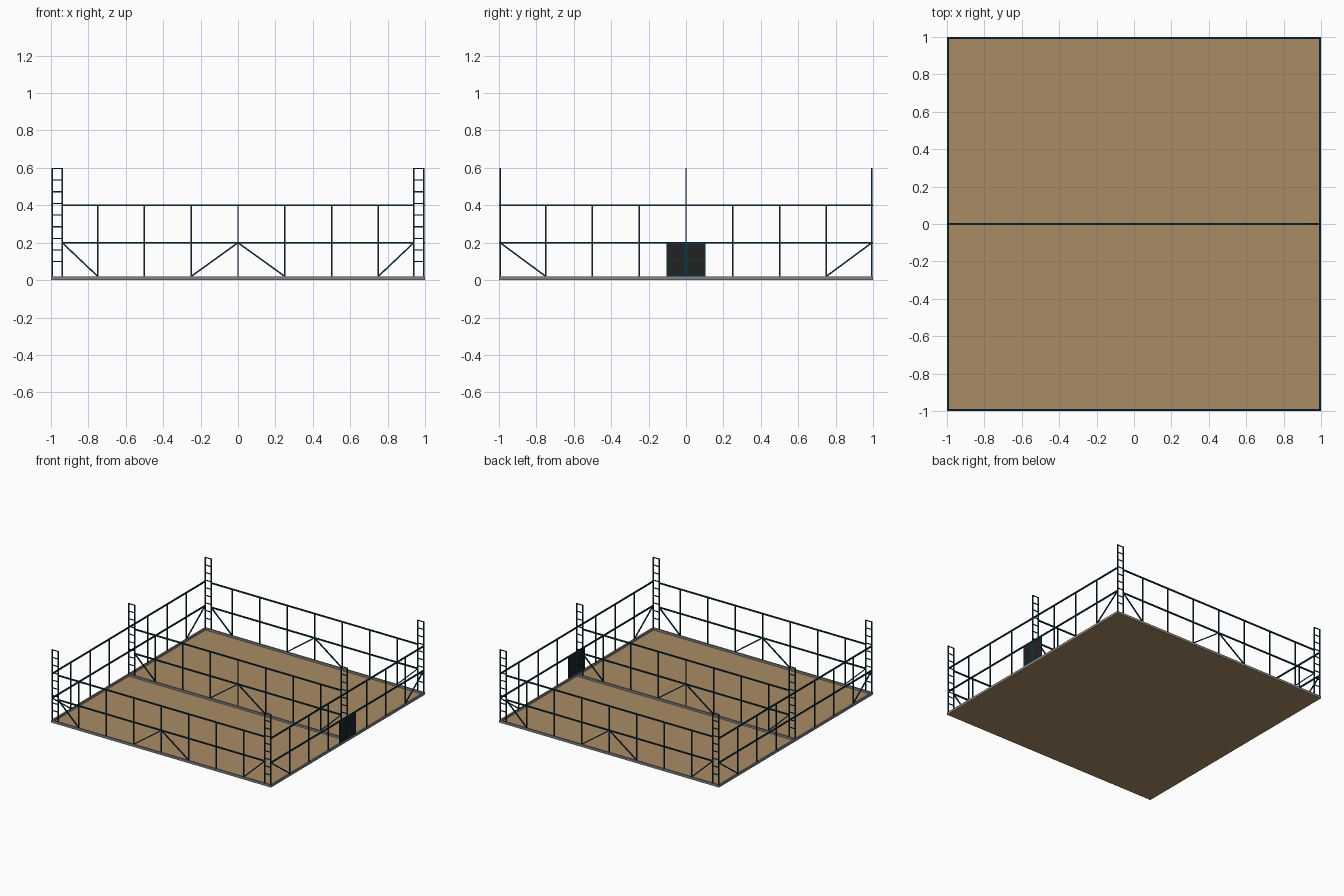
import bpy, bmesh
from mathutils import Vector, Matrix

if "Cube" in bpy.data.objects:
    bpy.data.objects.remove(bpy.data.objects["Cube"])


def material(name, rgb):
    m = bpy.data.materials.new(name)
    m.diffuse_color = (*rgb, 1)
    m.use_nodes = True
    m.node_tree.nodes["Principled BSDF"].inputs["Base Color"].default_value = m.diffuse_color
    return m


STEEL = material("dark teal steel", (0.004, 0.035, 0.055))
SOIL = material("brown floor", (0.40, 0.26, 0.13))
CURB = material("grey curb", (0.23, 0.23, 0.23))
PANEL = material("black door panel", (0.016, 0.016, 0.016))
E = 0.994    # centre line of the outer frames
W = 0.010    # bar width


def add_box(bm, lo, hi):
    lo, hi = Vector(lo), Vector(hi)
    mat = Matrix.Translation((lo + hi) / 2) @ Matrix.Diagonal((*(hi - lo), 1))
    bmesh.ops.create_cube(bm, size=1, matrix=mat)


def add_bar(bm, a, b, w=W):
    # square bar between two points
    a, b = Vector(a), Vector(b)
    d = b - a
    rot = d.to_track_quat('Z', 'Y').to_matrix().to_4x4()
    mat = Matrix.Translation((a + b) / 2) @ rot @ Matrix.Diagonal((w, w, d.length, 1))
    bmesh.ops.create_cube(bm, size=1, matrix=mat)


def finish(bm, name, mat):
    me = bpy.data.meshes.new(name)
    bm.to_mesh(me)
    bm.free()
    me.materials.append(mat)
    ob = bpy.data.objects.new(name, me)
    bpy.context.collection.objects.link(ob)
    return ob


# floor slab
bm = bmesh.new()
add_box(bm, (-1, -1, 0), (1, 1, 0.003))
finish(bm, "floor", SOIL)

# curbs around the edge and across the middle
bm = bmesh.new()
for y in (-E, 0, E):
    add_box(bm, (-1, y - 0.006, 0.001), (1, y + 0.006, 0.02))
for x in (-E, E):
    for s in (-1, 1):
        y0, y1 = sorted((s * 0.006, s * (E - 0.006)))
        add_box(bm, (x - 0.006, y0, 0.001), (x + 0.006, y1, 0.02))
finish(bm, "curbs", CURB)

# ladder towers at both ends of each cross frame
for y in (-E, 0, E):
    for s in (-1, 1):
        bm = bmesh.new()
        for x in (E, 0.94):
            add_bar(bm, (s * x, y, 0.02), (s * x, y, 0.6), 0.008)
        for i in range(9):
            z = 0.597 - i * 0.0623
            add_bar(bm, (s * 0.94, y, z), (s * E, y, z), 0.006)
        finish(bm, "ladder_tower", STEEL)


# fence in local coordinates: u along the fence
def fence(name, place, half, centre):
    bm = bmesh.new()
    for z in (0.2, 0.4):
        add_bar(bm, place(-half, z), place(half, z))
    posts = [s * u for u in (0.25, 0.5, 0.75) for s in (-1, 1)]
    if centre:
        posts.append(0)
    for u in posts:
        add_bar(bm, place(u, 0.02), place(u, 0.4), 0.008)
    for s in (-1, 1):
        add_bar(bm, place(s * half, 0.2), place(s * 0.75, 0.02), 0.008)
        if centre:
            add_bar(bm, place(0, 0.2), place(s * 0.25, 0.02), 0.008)
    finish(bm, name, STEEL)


for y in (-E, 0, E):
    fence("cross_fence", lambda u, z: (u, y, z), 0.94, True)
for x in (-E, E):
    fence("side_fence", lambda u, z: (x, u, z), E, False)

# double door in the right side
panels, frame = bmesh.new(), bmesh.new()
for s in (-1, 1):
    y0, y1 = s * 0.008, s * 0.1
    add_box(panels, (E - 0.002, min(y0, y1), 0.02), (E + 0.002, max(y0, y1), 0.2))
    for y in (y0, y1):
        add_bar(frame, (E, y, 0.02), (E, y, 0.2), 0.008)
    for z in (0.024, 0.11, 0.196):
        add_bar(frame, (E, y0, z), (E, y1, z), 0.007)
finish(panels, "door_panels", PANEL)
finish(frame, "door_frame", STEEL)
